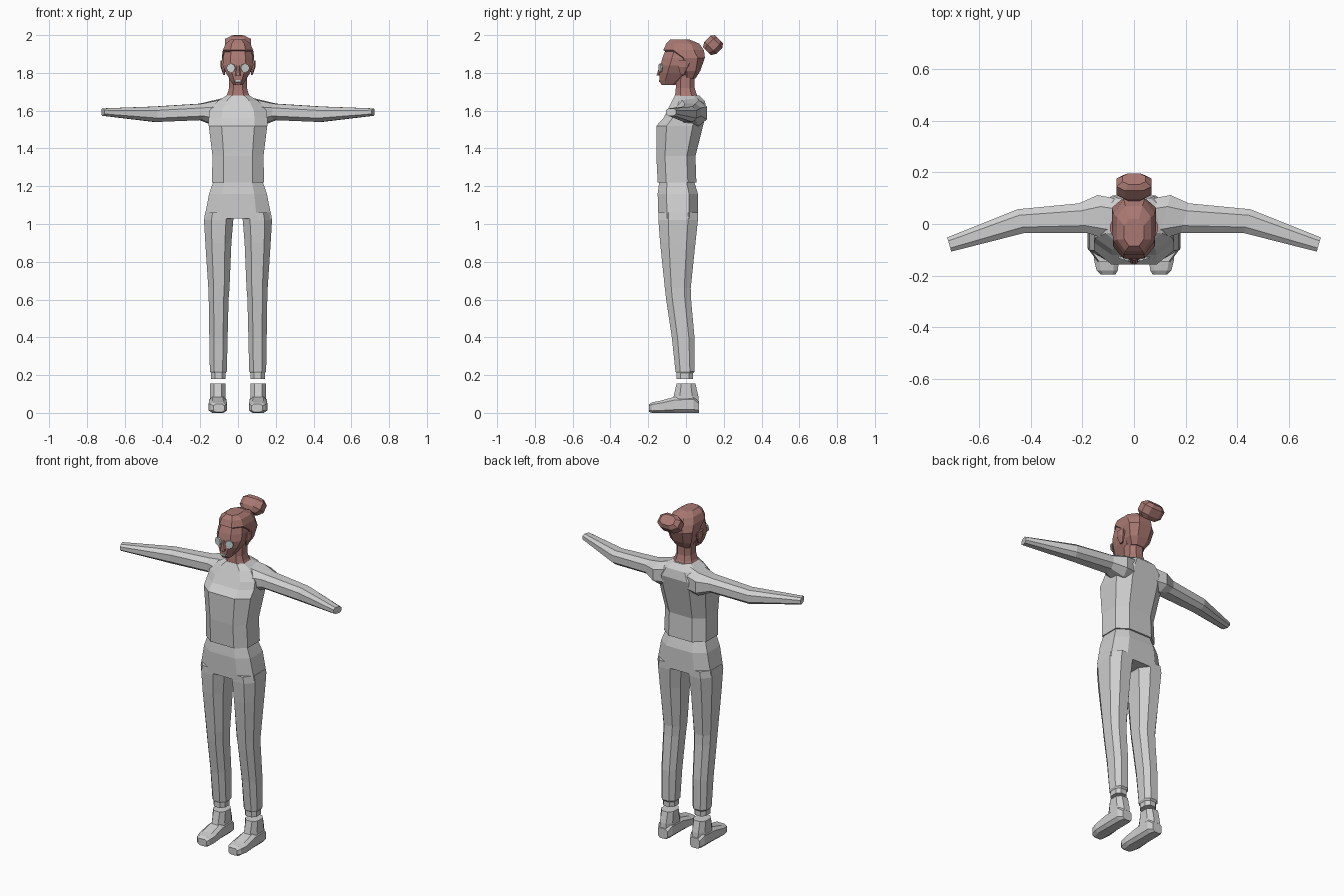
import bpy
import bmesh
from math import radians
from mathutils import Matrix

default_cube = bpy.data.objects.get("Cube")
if default_cube:
    bpy.data.objects.remove(default_cube, do_unlink=True)


def make_material(name, red, green, blue):
    material = bpy.data.materials.new(name)
    material.use_nodes = True
    colour = (red, green, blue, 1)
    material.diffuse_color = colour
    shader = next(node for node in material.node_tree.nodes if node.type == "BSDF_PRINCIPLED")
    shader.inputs["Base Color"].default_value = colour
    return material


cloth = make_material("grey cloth", .62, .62, .62)
skin = make_material("warm brown", .4, .19, .17)
pale = make_material("pale grey", .6, .66, .64)


def finish(name, mesh_builder, material, mirrored=False):
    """Turn a bmesh into a flat shaded object, optionally mirrored across x."""
    bmesh.ops.recalc_face_normals(mesh_builder, faces=mesh_builder.faces)
    mesh = bpy.data.meshes.new(name)
    mesh_builder.to_mesh(mesh)
    mesh_builder.free()
    mesh.materials.append(material)
    part = bpy.data.objects.new(name, mesh)
    bpy.context.collection.objects.link(part)
    if mirrored:
        part.modifiers.new("Mirror", "MIRROR").use_mirror_merge = False
    return part


def octagon(u_low, u_high, v_low, v_high, cut):
    """Rectangle with its four corners cut off."""
    du = (u_high - u_low) * cut
    dv = (v_high - v_low) * cut
    return [(u_low + du, v_low), (u_high - du, v_low),
            (u_high, v_low + dv), (u_high, v_high - dv),
            (u_high - du, v_high), (u_low + du, v_high),
            (u_low, v_high - dv), (u_low, v_low + dv)]


def loft(name, material, rings, axis="z", cut=.25, shear=0, mirrored=False):
    """Skin a row of cut rectangles; each ring is position, then two ranges."""
    place = {"x": lambda t, u, v: (t + shear * u, u, v),
             "y": lambda t, u, v: (u, t, v),
             "z": lambda t, u, v: (u, v, t)}[axis]
    builder = bmesh.new()
    loops = [[builder.verts.new(place(position, u, v)) for u, v in octagon(*ranges, cut)]
             for position, *ranges in rings]
    for lower, upper in zip(loops, loops[1:]):
        for i in range(len(lower)):
            j = (i + 1) % len(lower)
            builder.faces.new((lower[i], lower[j], upper[j], upper[i]))
    builder.faces.new(loops[0])
    builder.faces.new(loops[-1])
    return finish(name, builder, material, mirrored)


def centred(rings):
    """Expand height, half width, front, back into full ring ranges."""
    return [(height, -half, half, front, back) for height, half, front, back in rings]


# Sweater body, chest fullest in front, shoulders closing in to the collar
loft("sweater_body", cloth, centred([
    (1.22, .138, -.15, .055),
    (1.36, .135, -.157, .05),
    (1.52, .155, -.157, .09),
    (1.56, .155, -.12, .1),
    (1.6, .15, -.1, .11),
    (1.65, .11, -.075, .1),
    (1.68, .06, -.06, .07)]), cut=.22)

# Sleeves, bending forward past the elbow
loft("sleeves", cloth, [
    (.05, -.07, .1, 1.52, 1.67),
    (.11, -.065, .112, 1.52, 1.655),
    (.19, -.035, .08, 1.55, 1.637),
    (.435, -.035, .057, 1.54, 1.622),
    (.738, -.107, -.052, 1.573, 1.612)],
    axis="x", shear=.28, mirrored=True)

# Trousers: hips and two tapered legs with narrow cuffs
loft("trouser_hips", cloth, centred([
    (1.03, .178, -.146, .063),
    (1.16, .153, -.15, .063),
    (1.22, .132, -.142, .045)]), cut=.22)
loft("trouser_legs", cloth, [
    (1.06, .015, .174, -.146, .063),
    (1.02, .025, .18, -.146, .063),
    (.9, .035, .173, -.137, .05),
    (.66, .045, .157, -.112, .025),
    (.6, .05, .155, -.105, .027),
    (.4, .055, .152, -.075, .045),
    (.22, .059, .149, -.056, .046),
    (.21, .066, .142, -.05, .037),
    (.18, .066, .142, -.05, .037)], mirrored=True)

# Shoes: low foot and ankle collar
loft("shoe_feet", cloth, [
    (.07, .075, .138, 0, .06),
    (.04, .062, .152, 0, .09),
    (-.06, .062, .153, 0, .085),
    (-.14, .058, .155, 0, .063),
    (-.18, .063, .145, 0, .056),
    (-.195, .072, .13, .005, .046)],
    axis="y", cut=.2, mirrored=True)
loft("shoe_ankles", cloth, [
    (.03, .066, .148, -.085, .07),
    (.09, .066, .148, -.065, .065),
    (.155, .066, .148, -.05, .05)], mirrored=True)

# Neck and head
loft("neck", skin, centred([
    (1.65, .078, -.062, .075),
    (1.69, .056, -.057, .055),
    (1.72, .047, -.054, .046),
    (1.82, .047, -.05, .045)]))
loft("head", skin, centred([
    (1.735, .024, -.13, -.06),
    (1.76, .04, -.14, -.02),
    (1.8, .064, -.14, .03),
    (1.84, .081, -.135, .06),
    (1.88, .08, -.125, .08),
    (1.94, .065, -.1, .07)]))
loft("nose", skin, centred([
    (1.785, .015, -.157, -.12),
    (1.84, .008, -.139, -.12)]))
loft("ears", skin, [
    (1.79, .068, .078, -.03, -.01),
    (1.83, .07, .092, -.04, .01),
    (1.865, .07, .092, -.04, .01)], mirrored=True)

# Swept back hair and tilted bun
loft("hair", skin, centred([
    (1.77, .045, -.01, .05),
    (1.81, .07, -.02, .075),
    (1.88, .086, -.05, .1),
    (1.92, .08, -.12, .095),
    (1.955, .066, -.105, .07),
    (1.976, .038, -.085, .02)]))
bun = loft("hair_bun", skin, centred([
    (-.045, .045, -.03, .03),
    (-.02, .068, -.045, .045),
    (.025, .068, -.045, .045),
    (.045, .045, -.03, .03)]))
bun.data.transform(Matrix.Translation((0, .143, 1.947)) @ Matrix.Rotation(radians(-45), 4, "X"))

# Eye discs, turned to follow the face
eyes = bmesh.new()
bmesh.ops.create_cone(eyes, cap_ends=True, segments=8, radius1=.024, radius2=.024, depth=.009,
                      matrix=Matrix.Translation((.037, -.135, 1.826))
                      @ Matrix.Rotation(radians(18), 4, "Z")
                      @ Matrix.Rotation(radians(90), 4, "X"))
finish("eyes", eyes, pale, mirrored=True)

# Mouth plate
loft("mouth", pale, [
    (-.143, -.017, .017, 1.751, 1.763),
    (-.135, -.02, .02, 1.75, 1.764)], axis="y")
